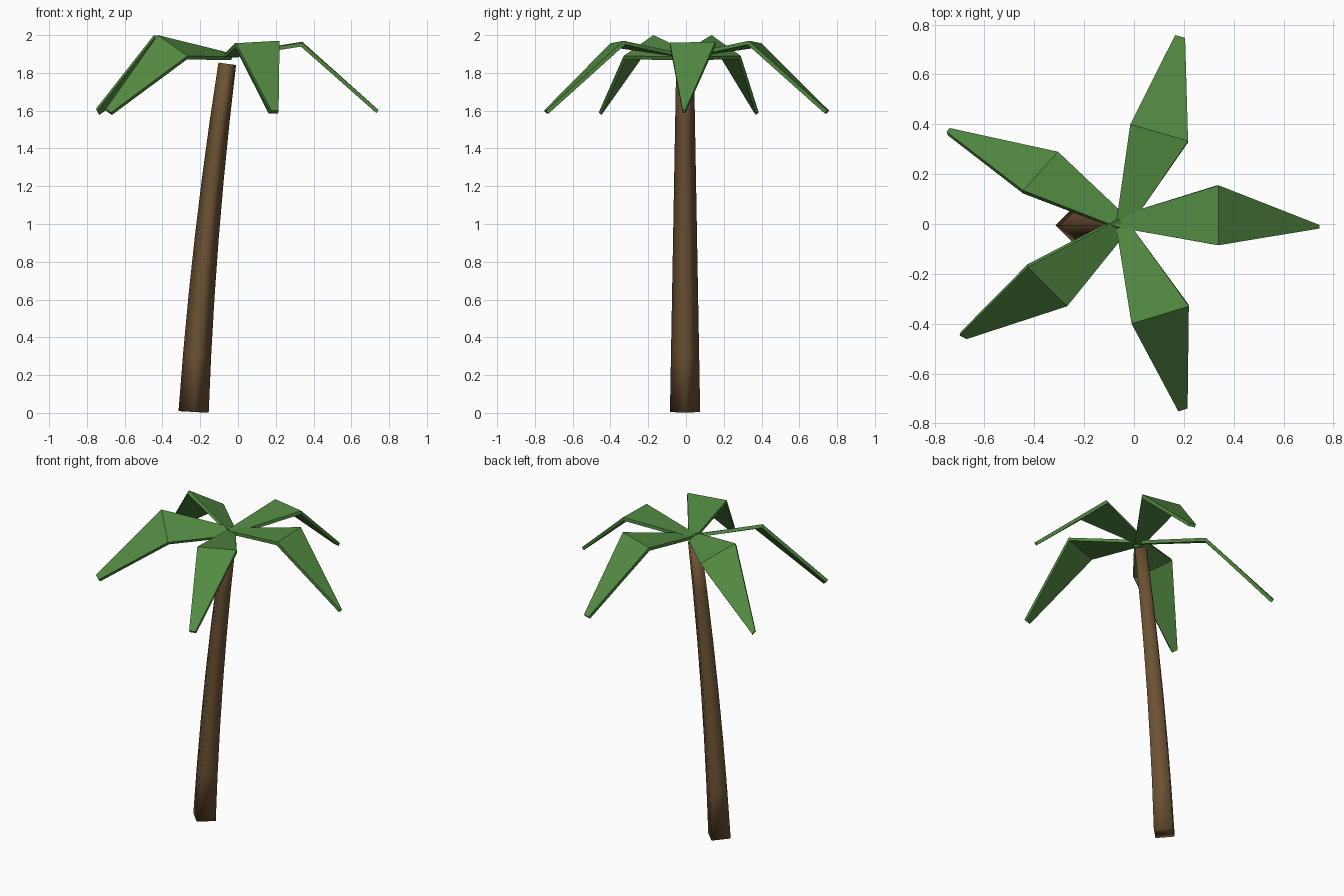
import bpy, bmesh, math
from mathutils import Vector

if "Cube" in bpy.data.objects:
    bpy.data.objects.remove(bpy.data.objects["Cube"])


def material(name, rgb):
    m = bpy.data.materials.new(name)
    m.diffuse_color = (*rgb, 1)
    m.use_nodes = True
    m.node_tree.nodes["Principled BSDF"].inputs["Base Color"].default_value = m.diffuse_color
    return m


bark = material("bark_brown", (0.15, 0.083, 0.033))
leaf = material("leaf_green", (0.085, 0.255, 0.054))


def make_object(name, bm, mat):
    mesh = bpy.data.meshes.new(name)
    bm.to_mesh(mesh)
    bm.free()
    mesh.materials.append(mat)
    ob = bpy.data.objects.new(name, mesh)
    bpy.context.collection.objects.link(ob)
    return ob


# Trunk: tapered four-sided tube along a gently bending path
bm = bmesh.new()
rings, steps = [], 6
for i in range(steps + 1):
    t = i / steps
    centre = Vector((-0.235 + 0.10 * t + 0.078 * t * t, -0.005, 0.005 + 1.843 * t))
    tilt = math.atan((0.10 + 0.156 * t) / 1.843)
    side = Vector((math.cos(tilt), 0, -math.sin(tilt)))
    r = 0.08 - 0.033 * t
    ring = []
    for k in range(4):
        a = k * math.pi / 2
        ring.append(bm.verts.new(centre + r * (math.cos(a) * side + math.sin(a) * Vector((0, 1, 0)))))
    rings.append(ring)
for lo, hi in zip(rings, rings[1:]):
    for k in range(4):
        n = (k + 1) % 4
        bm.faces.new((lo[k], lo[n], hi[n], hi[k]))
bm.faces.new(rings[0][::-1])
bm.faces.new(rings[-1])
for f in bm.faces:
    f.smooth = True
make_object("trunk", bm, bark)


# Fronds: folded slabs, each given as right/left point pairs at hub, fold and tip
def frond(name, pairs):
    bm = bmesh.new()
    rows = [[bm.verts.new(p) for p in pair] for pair in pairs]
    for (r0, l0), (r1, l1) in zip(rows, rows[1:]):
        bm.faces.new((r0, r1, l1, l0))
    ob = make_object(name, bm, leaf)
    mod = ob.modifiers.new("thickness", 'SOLIDIFY')
    mod.thickness = 0.02
    mod.offset = -1
    mod.use_even_offset = True


frond("frond_right", [
    ((-0.06, -0.015, 1.90), (-0.06, 0.033, 1.90)),
    ((0.34, -0.085, 1.96), (0.34, 0.155, 1.965)),
    ((0.745, -0.018, 1.603), (0.745, -0.004, 1.603))])
frond("frond_back_right", [
    ((-0.01, 0.0, 1.90), (-0.072, 0.0, 1.90)),
    ((0.217, 0.333, 1.97), (-0.015, 0.40, 1.957)),
    ((0.205, 0.747, 1.60), (0.165, 0.758, 1.60))])
frond("frond_front_right", [
    ((-0.072, -0.01, 1.90), (-0.01, -0.01, 1.90)),
    ((-0.01, -0.40, 1.957), (0.22, -0.33, 1.97)),
    ((0.178, -0.752, 1.60), (0.215, -0.74, 1.60))])
frond("frond_back_left", [
    ((-0.03, 0.03, 1.885), (-0.06, -0.015, 1.91)),
    ((-0.305, 0.29, 1.89), (-0.445, 0.135, 2.0)),
    ((-0.74, 0.385, 1.59), (-0.752, 0.37, 1.61))])
frond("frond_front_left", [
    ((-0.06, 0.02, 1.91), (-0.03, -0.035, 1.885)),
    ((-0.425, -0.173, 2.0), (-0.268, -0.33, 1.89)),
    ((-0.70, -0.448, 1.61), (-0.672, -0.462, 1.59))])
